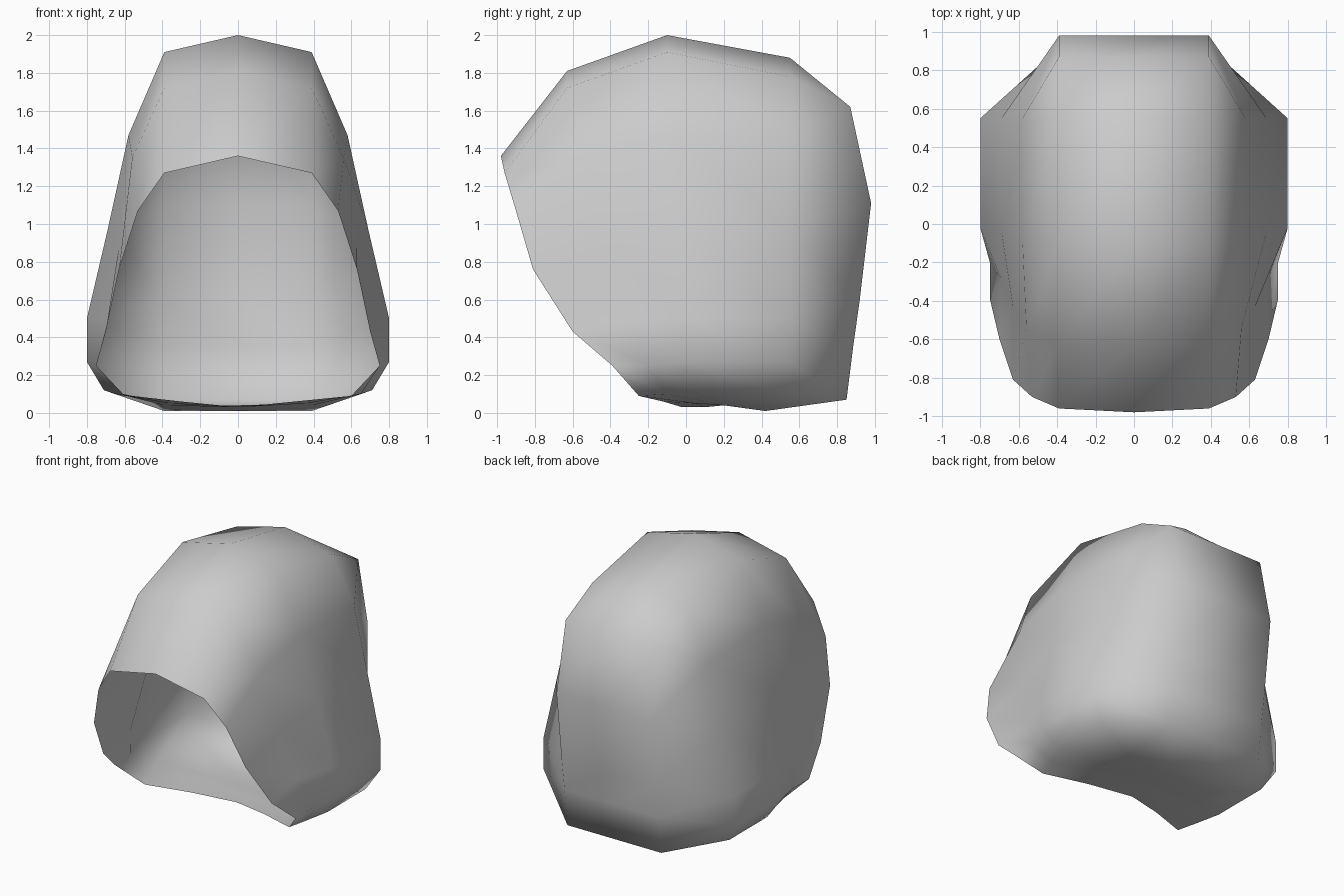
import bpy
import bmesh

default_cube = bpy.data.objects.get("Cube")
if default_cube:
    bpy.data.objects.remove(default_cube)

# One half of each hoop, from the top centre down the side to the bottom centre
front_rim = [(0, -.98, 1.36), (.39, -.96, 1.27), (.53, -.9, 1.07),
             (.63, -.81, .76), (.7, -.6, .43), (.75, -.39, .25),
             (.6, -.25, .09), (.3, -.12, .06), (0, -.02, .03)]
brow_hoop = [(0, -.63, 1.81), (.39, -.63, 1.72), (.56, -.54, 1.35),
             (.63, -.43, .88), (.69, -.29, .49), (.75, -.2, .25),
             (.65, -.1, .1), (.36, .05, .05), (0, .1, .03)]
crown_hoop = [(0, -.1, 2), (.39, -.1, 1.91), (.58, -.1, 1.47),
              (.69, -.04, .97), (.8, -.02, .5), (.8, -.02, .27),
              (.71, .05, .12), (.39, .2, .04), (0, .2, .04)]
# The rear hoop follows the crown section with a lower top
rear_drop = [.12, .13, .03, 0, 0, 0, 0, .03, .03]
rear_depth = [.55] * 6 + [.5, .42, .42]
rear_hoop = [(x, y, z - drop) for (x, _, z), y, drop
             in zip(crown_hoop, rear_depth, rear_drop)]
# Height and depth of the rows across the back panel
back_rows = [(.87, 1.62), (.98, 1.11), (.92, .6), (.885, .35), (.85, .07)]

bm = bmesh.new()


def add_hoop(half):
    """Close a half hoop by mirroring it across the centre plane."""
    mirrored = [(-x, y, z) for x, y, z in half[-2:0:-1]]
    return [bm.verts.new(p) for p in half + mirrored]


# Side walls: bridge each hoop to the next
hoops = [add_hoop(h) for h in (front_rim, brow_hoop, crown_hoop, rear_hoop)]
count = len(hoops[0])
for a, b in zip(hoops, hoops[1:]):
    for i in range(count):
        j = (i + 1) % count
        bm.faces.new((a[i], a[j], b[j], b[i]))

# Back panel: three columns joined to the rear hoop
rear = hoops[-1]
rows = [[bm.verts.new((x, y, z)) for x in (-.39, 0, .39)] for y, z in back_rows]
for upper, lower in zip(rows, rows[1:]):
    for k in range(2):
        bm.faces.new((upper[k], upper[k + 1], lower[k + 1], lower[k]))
for row, side in ((rows[0], (-1, 0, 1)), (rows[-1], (9, 8, 7))):
    for k in range(2):
        bm.faces.new((rear[side[k]], rear[side[k + 1]], row[k + 1], row[k]))
for sign, column in ((1, 2), (-1, 0)):
    for i in range(len(rows) - 1):
        bm.faces.new((rear[sign * (i + 2)], rear[sign * (i + 3)],
                      rows[i + 1][column], rows[i][column]))
    # Corner triangles
    bm.faces.new((rear[sign], rear[sign * 2], rows[0][column]))
    bm.faces.new((rear[sign * 6], rear[sign * 7], rows[-1][column]))

bmesh.ops.recalc_face_normals(bm, faces=bm.faces[:])
# Make the shell face outwards, judged by its crown
bm.normal_update()
top_face = max(bm.faces, key=lambda f: f.calc_center_median().z)
if top_face.normal.z < 0:
    bmesh.ops.reverse_faces(bm, faces=bm.faces[:])
for face in bm.faces:
    face.smooth = True

mesh = bpy.data.meshes.new("hood")
bm.to_mesh(mesh)
bm.free()
hood = bpy.data.objects.new("hood", mesh)
bpy.context.collection.objects.link(hood)

# Plain grey cloth
grey = bpy.data.materials.new("light_grey")
grey.use_nodes = True
colour = (.6, .6, .6, 1)
grey.diffuse_color = colour
grey.node_tree.nodes["Principled BSDF"].inputs["Base Color"].default_value = colour
mesh.materials.append(grey)
